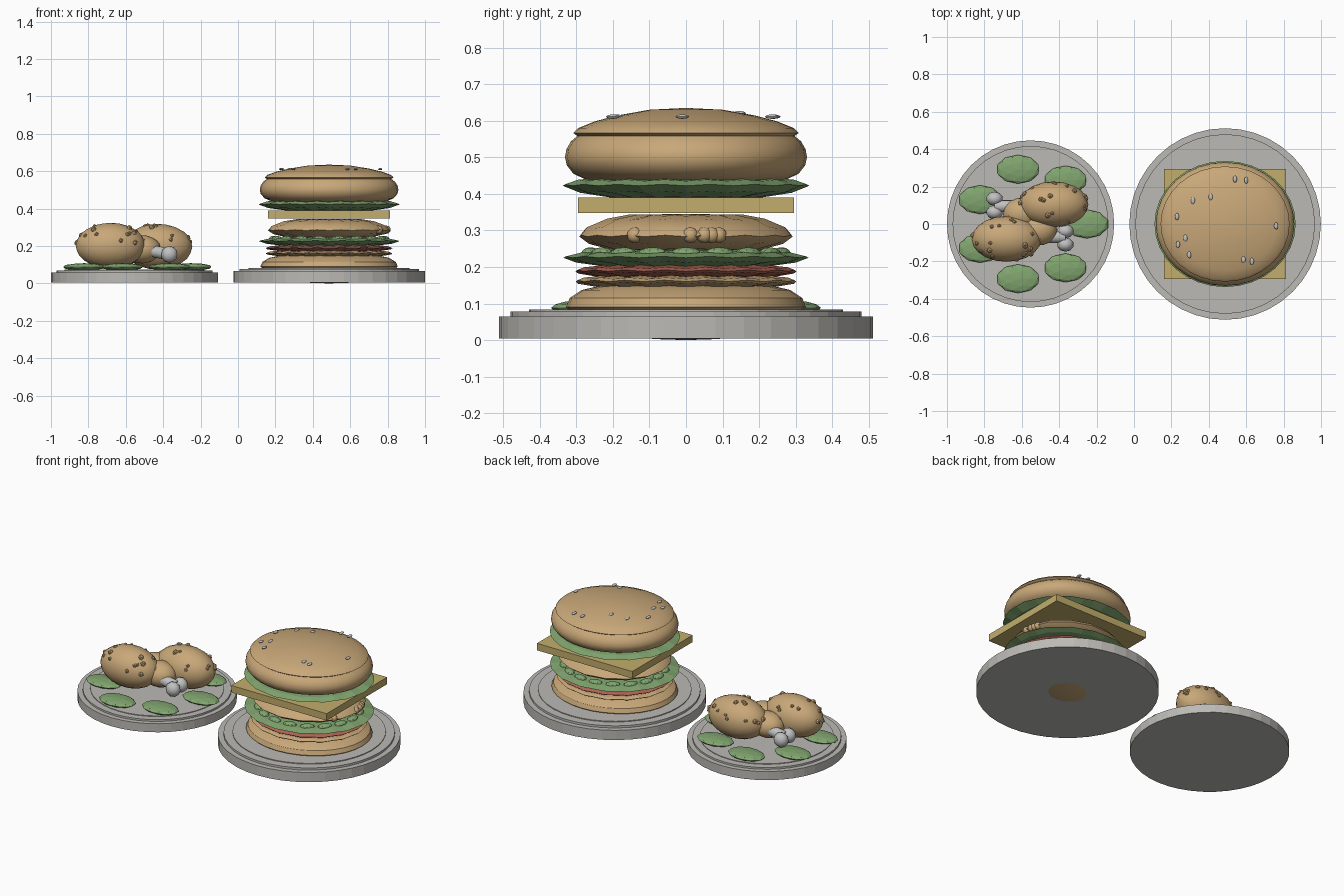
import bpy, bmesh, math, random
from mathutils import Vector, Matrix

if "Cube" in bpy.data.objects:
    bpy.data.objects.remove(bpy.data.objects["Cube"])

random.seed(4)


def mat(name, rgb):
    m = bpy.data.materials.new(name)
    m.diffuse_color = (*rgb, 1)
    m.use_nodes = True
    m.node_tree.nodes["Principled BSDF"].inputs["Base Color"].default_value = m.diffuse_color
    return m


TAN = mat("golden_brown", (.58, .39, .19))
GREEN = mat("leaf_green", (.22, .38, .16))
RED = mat("tomato_red", (.42, .13, .09))
GREY = mat("plate_grey", (.50, .49, .46))
PALE = mat("bone_pale", (.53, .53, .53))
CHEESE = mat("cheese_yellow", (.54, .42, .15))


def finish(name, bm, material, smooth=None):
    me = bpy.data.meshes.new(name)
    bmesh.ops.recalc_face_normals(bm, faces=bm.faces)
    bm.to_mesh(me)
    bm.free()
    ob = bpy.data.objects.new(name, me)
    bpy.context.collection.objects.link(ob)
    me.materials.append(material)
    if smooth:
        bpy.ops.object.select_all(action='DESELECT')
        ob.select_set(True)
        bpy.context.view_layer.objects.active = ob
        bpy.ops.object.shade_smooth_by_angle(angle=math.radians(smooth))
    return ob


def lathe(name, profile, material, cx, sx=1.0, seg=32, wave=0.0, smooth=None):
    """Closed solid of revolution; the profile runs from bottom to top."""
    bm = bmesh.new()
    rings = []
    for r, z in profile:
        if r == 0:
            rings.append([bm.verts.new((cx, 0, z))] * seg)
            continue
        ring = []
        for i in range(seg):
            a = 2 * math.pi * i / seg
            dz = wave * (1 if i % 2 else -1)
            ring.append(bm.verts.new((cx + sx * r * math.cos(a), r * math.sin(a), z + dz)))
        rings.append(ring)
    for lo, hi in zip(rings, rings[1:]):
        for i in range(seg):
            j = (i + 1) % seg
            loop = list(dict.fromkeys([lo[i], lo[j], hi[j], hi[i]]))
            if len(loop) > 2:
                bm.faces.new(loop)
    return finish(name, bm, material, smooth)


def blobs(name, items, material, sub=2, smooth=None):
    """Ellipsoids given as (centre, radii, turn about z)."""
    bm = bmesh.new()
    for c, r, turn in items:
        m = Matrix.Translation(c) @ Matrix.Rotation(turn, 4, 'Z') @ Matrix.Diagonal((*r, 1))
        bmesh.ops.create_icosphere(bm, subdivisions=sub, radius=1, matrix=m)
    return finish(name, bm, material, smooth)


# Plates
BX, DX = .487, -.553
lathe("burger_plate", [(0, .005), (.512, .005), (.512, .065), (.48, .065), (.48, .078),
                       (.43, .078), (.43, .083), (0, .083)], GREY, BX, seg=40)
lathe("drumstick_plate", [(0, .005), (.447, .005), (.447, .058), (.417, .058), (.417, .069),
                          (.375, .069), (.375, .073), (0, .073)], GREY, DX, seg=40)

# Burger layers
SX = 1.12
lathe("bottom_bun", [(0, 0), (.09, .003), (.2, .025), (.29, .055), (.328, .09), (.318, .115),
                     (.285, .137), (.22, .152), (0, .157)], TAN, BX, SX, smooth=30)
lathe("patty_slice", [(0, .145), (.24, .147), (.295, .156), (.302, .162), (.285, .169),
                      (.22, .175), (0, .175)], TAN, BX, SX, wave=.002)
lathe("tomato_slice", [(0, .174), (.24, .175), (.295, .184), (.302, .19), (.285, .197),
                       (.22, .204), (0, .204)], RED, BX, SX, wave=.002)
lathe("lower_lettuce", [(0, .2), (.22, .203), (.3, .214), (.335, .227), (.29, .238),
                        (.2, .245), (0, .248)], GREEN, BX, SX, wave=.002)
ruffles = []
for i in range(18):
    a = 2 * math.pi * i / 18
    ruffles.append(((BX + .265 * SX * math.cos(a), .265 * math.sin(a), .238),
                    (.025, .042, .016), a))
blobs("lettuce_ruffles", ruffles, GREEN)
lathe("chicken_patty", [(0, .246), (.2, .248), (.265, .265), (.292, .285), (.275, .307),
                        (.22, .33), (.16, .341), (0, .345)], TAN, BX, SX, wave=.002, smooth=30)
lumps = []
for y in (-.14, .012, .05, .07, .09):
    x = BX + SX * math.sqrt(.275 ** 2 - y * y)
    lumps.append(((x, y, .287), (.022, .022, .022), 0))
blobs("patty_lumps", lumps, TAN, smooth=30)

bm = bmesh.new()
bmesh.ops.create_cube(bm, size=1, matrix=Matrix.Translation((BX, 0, .3685))
                      @ Matrix.Diagonal((.652, .59, .043, 1)))
finish("cheese_slice", bm, CHEESE)

lathe("upper_lettuce", [(0, .389), (.2, .391), (.29, .405), (.337, .424), (.3, .437),
                        (.2, .444), (0, .444)], GREEN, BX, SX, wave=.002)
lathe("top_bun", [(0, .435), (.27, .437), (.308, .455), (.326, .478), (.331, .5), (.327, .522),
                  (.315, .543), (.295, .56), (0, .562)], TAN, BX, SX, smooth=30)
lathe("bun_crown", [(0, .556), (.295, .557), (.308, .566), (.295, .58), (.25, .598), (.19, .614),
                    (.1, .63), (0, .635)], TAN, BX, SX, smooth=30)

# Sesame seeds
seeds = []
for x, y in [(.54, .24), (.60, .235), (.315, .125), (.41, .145), (.23, .04), (.76, -.01),
             (.275, -.075), (.235, -.11), (.295, -.165), (.585, -.19), (.63, -.2)]:
    r = math.hypot((x - BX) / SX, y)
    z = max(.611, .636 - .6 * r * r)
    seeds.append(((x, y, z), (.011, .019, .006), 0))
blobs("sesame_seeds", seeds, PALE, smooth=30)

# Salad leaves around the small plate
leaves = []
for k in range(7):
    a = 2 * math.pi * k / 7
    leaves.append(((DX + .3 * math.cos(a), .3 * math.sin(a), .088), (.116, .077, .02), 0))
blobs("salad_leaves", leaves, GREEN)


def drumstick(tag, centre, s):
    """Drumstick with its bone pointing along +x when s = 1, -x when s = -1."""
    c = Vector(centre)

    def at(x, y, z):
        return c + Vector((s * x, s * y, z))

    main, size = at(0, 0, 0), Vector((.186, .122, .122))
    blobs(tag + "_meat", [(main, size, 0), (at(.17, .05, -.02), (.1, .085, .075), 0)],
          TAN, sub=3, smooth=15)
    # Crumb lumps scattered over the upper crust
    crumbs = []
    for i in range(22):
        a = random.uniform(0, 2 * math.pi)
        h = random.uniform(.05, .95)
        d = Vector((math.cos(a), math.sin(a), 0)) * math.sqrt(1 - h * h) + Vector((0, 0, h))
        rad = random.uniform(.011, .017)
        crumbs.append((main + d * size * .98, (rad, rad, rad), 0))
    blobs(tag + "_crumbs", crumbs, TAN, sub=1)
    # Bone shaft and two end knobs
    p, q = at(.14, .01, -.015), at(.31, .01, -.045)
    bm = bmesh.new()
    m = Matrix.Translation((p + q) / 2) @ (q - p).to_track_quat('Z', 'Y').to_matrix().to_4x4()
    bmesh.ops.create_cone(bm, cap_ends=True, segments=16, radius1=.032, radius2=.032,
                          depth=(q - p).length, matrix=m)
    finish(tag + "_bone", bm, PALE, 40)
    blobs(tag + "_bone_knobs", [(at(.315, dy, -.047), (.045, .038, .045), 0)
                                for dy in (-.03, .042)], PALE, smooth=30)


drumstick("front_drumstick", (-.682, -.08, .202), 1)
drumstick("back_drumstick", (-.43, .105, .196), -1)
